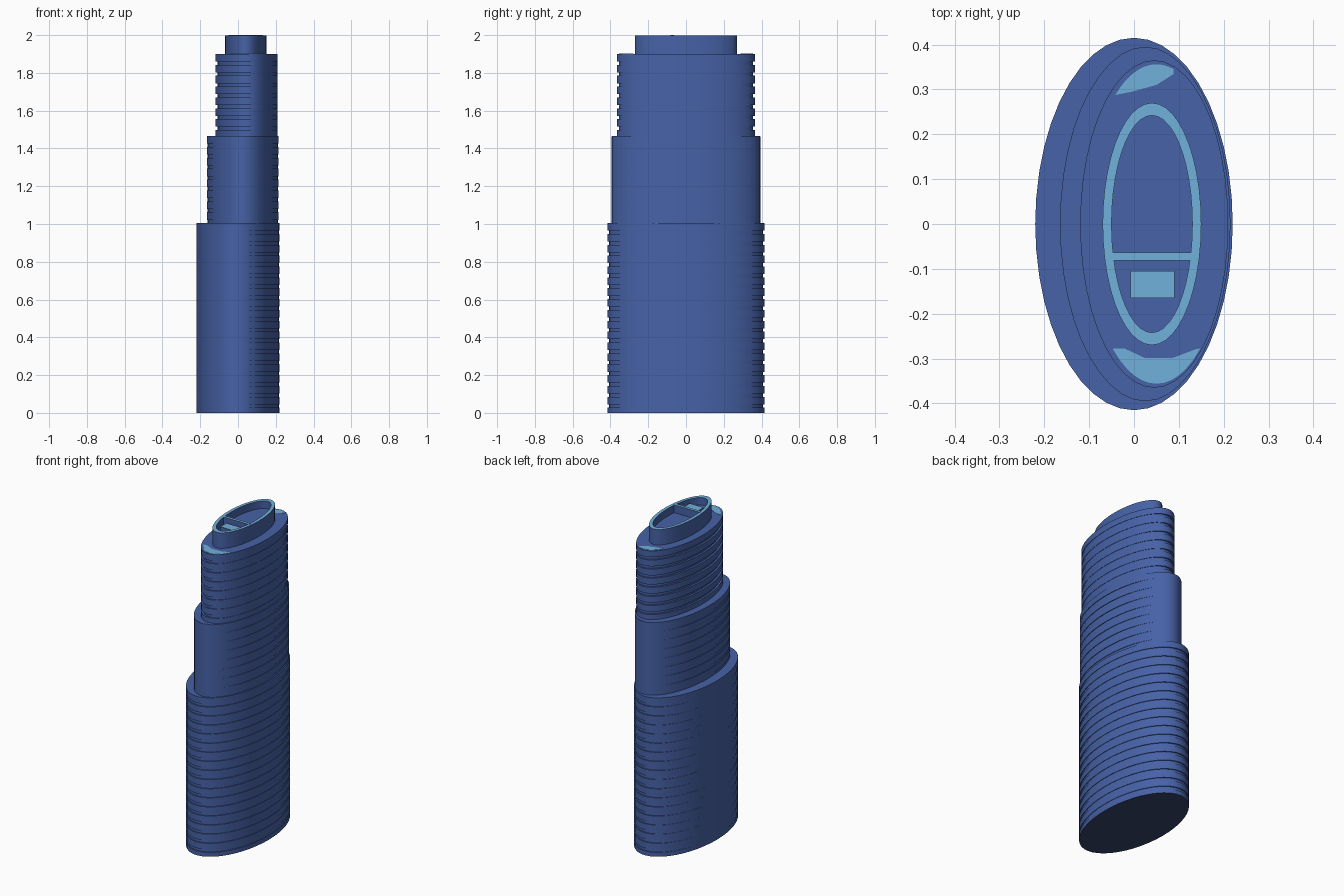
import bpy, bmesh, math

if "Cube" in bpy.data.objects:
    bpy.data.objects.remove(bpy.data.objects["Cube"])

SEG = 44
PITCH = 0.0575


def material(name, rgb):
    m = bpy.data.materials.new(name)
    m.diffuse_color = (*rgb, 1)
    m.use_nodes = True
    m.node_tree.nodes["Principled BSDF"].inputs["Base Color"].default_value = m.diffuse_color
    return m


BLUE = material("dark blue", (0.062, 0.122, 0.385))
PALE = material("pale blue", (0.165, 0.44, 0.715))
SLATE = material("dark slate", (0.036, 0.06, 0.14))


def finish(name, bm, mats, level=None):
    """Make an object; flat faces at the given level take the second material."""
    bmesh.ops.recalc_face_normals(bm, faces=bm.faces[:])
    bm.normal_update()
    if level is not None:
        for f in bm.faces:
            if abs(f.normal.z) > 0.9 and abs(f.calc_center_median().z - level) < 1e-4:
                f.material_index = 1
    me = bpy.data.meshes.new(name)
    bm.to_mesh(me)
    bm.free()
    for m in mats:
        me.materials.append(m)
    ob = bpy.data.objects.new(name, me)
    bpy.context.collection.objects.link(ob)
    bpy.context.view_layer.objects.active = ob
    ob.select_set(True)
    bpy.ops.object.shade_smooth_by_angle(angle=math.radians(30))
    ob.select_set(False)
    return ob


def prism(bm, pts, z0, z1):
    low = [bm.verts.new((x, y, z0)) for x, y in pts]
    high = [bm.verts.new((x, y, z1)) for x, y in pts]
    bm.faces.new(low[::-1])
    bm.faces.new(high)
    n = len(pts)
    for i in range(n):
        j = (i + 1) % n
        bm.faces.new((low[i], low[j], high[j], high[i]))


def ellipse(cx, rx, ry):
    return [(cx + rx * math.cos(math.tau * i / SEG), ry * math.sin(math.tau * i / SEG))
            for i in range(SEG)]


def tier(name, z0, z1, core, slab):
    # Smooth core of the tier; the underside at ground level is dark
    bm = bmesh.new()
    prism(bm, ellipse(*core), z0, z1 - 0.001)
    finish(name + "_core", bm, [BLUE, SLATE], 0)
    # Floor bands, counted down from the roof
    bm = bmesh.new()
    top = z1
    while top > z0 + 0.005:
        prism(bm, ellipse(*slab), max(z0, top - 0.04), top)
        top -= PITCH
    finish(name + "_floor_bands", bm, [BLUE, SLATE], 0)


tier("lower_tier", 0, 1.005, (-0.0015, 0.2187, 0.408), (0, 0.22, 0.415))
tier("middle_tier", 1.004, 1.465, (0.025, 0.186, 0.395), (0.025, 0.19, 0.392))
tier("upper_tier", 1.464, 1.9, (0.05, 0.158, 0.356), (0.045, 0.165, 0.365))

# Hollow crown: outer wall, pale rim, inner wall, dark floor
RIM = 1.998
bm = bmesh.new()
loops = []
for rx, ry, z in [(0.11, 0.27, 1.9), (0.11, 0.27, RIM), (0.09, 0.242, RIM), (0.09, 0.242, 1.95)]:
    loops.append([bm.verts.new((x, y, z)) for x, y in ellipse(0.04, rx, ry)])
for a, b in zip(loops, loops[1:]):
    for i in range(SEG):
        j = (i + 1) % SEG
        bm.faces.new((a[i], a[j], b[j], b[i]))
bm.faces.new(loops[-1])
bm.faces.new(loops[0][::-1])
finish("crown", bm, [BLUE, PALE], RIM)


def block(name, x0, x1, y0, y1, z0, z1):
    bm = bmesh.new()
    prism(bm, [(x0, y0), (x1, y0), (x1, y1), (x0, y1)], z0, z1)
    finish(name, bm, [BLUE, PALE], z1)


# Cross wall and plant box inside the crown
block("crown_cross_wall", -0.05, 0.133, -0.081, -0.063, 1.945, 2.0)
block("roof_plant_box", -0.008, 0.09, -0.165, -0.105, 1.945, 1.98)


def crescent(name, x0, x1, side, inner):
    """Thin roof plate between the ellipse edge and an inner line."""
    n = 12
    xs = [x0 + (x1 - x0) * i / n for i in range(n + 1)]
    outer = [(x, side * 0.356 * math.sqrt(1 - ((x - 0.05) / 0.156) ** 2)) for x in xs]
    bm = bmesh.new()
    prism(bm, outer + inner, 1.899, 1.9015)
    finish(name, bm, [PALE])


# Pale roof patches at both ends
crescent("back_roof_patch", -0.042, 0.088, 1, [(0.088, 0.334), (0.05, 0.31), (0.0, 0.296)])
crescent("front_roof_patch", -0.048, 0.148, -1,
         [(0.135, -0.28), (0.085, -0.299), (0.025, -0.299), (-0.02, -0.278)])
